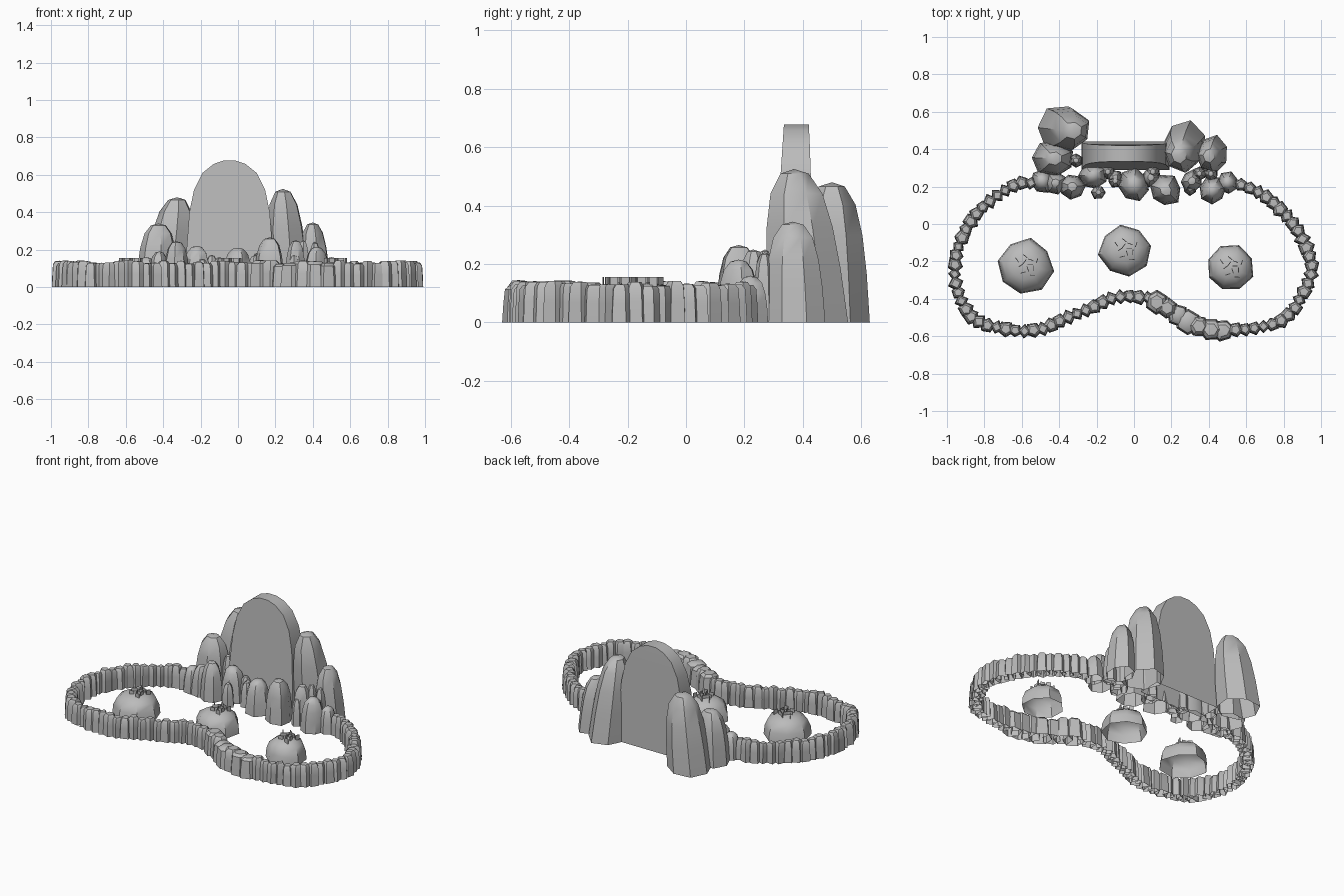
import bpy, bmesh, math, random
from mathutils import Vector

if "Cube" in bpy.data.objects:
    bpy.data.objects.remove(bpy.data.objects["Cube"])

random.seed(7)
grey = bpy.data.materials.new("stone grey")
grey.diffuse_color = (0.5, 0.5, 0.5, 1)
grey.use_nodes = True
grey.node_tree.nodes["Principled BSDF"].inputs["Base Color"].default_value = grey.diffuse_color

ROUND = [(1, 0), (0.94, 0.35), (0.84, 0.62), (0.66, 0.84), (0.36, 0.97)]
BLOCK = [(1, 0), (0.93, 0.5), (0.84, 0.88), (0.55, 0.99)]
DOME = [(1, 0), (0.96, 0.4), (0.82, 0.72), (0.5, 0.93)]


def add_rock(bm, c, rx, ry, h, sides, prof, lean=(0, 0), rough=0.1, turn=None):
    """Open-bottomed irregular stone made of stacked rings."""
    turn = random.uniform(0, 6.28) if turn is None else turn
    jit = [1 + random.uniform(-rough, rough) for _ in range(sides)]
    rings = []
    for r, z in prof:
        ring = []
        for i in range(sides):
            a = turn + 2 * math.pi * i / sides
            ring.append(bm.verts.new((c[0] + lean[0] * z + math.cos(a) * rx * r * jit[i],
                                      c[1] + lean[1] * z + math.sin(a) * ry * r * jit[i],
                                      z * h)))
        rings.append(ring)
    for lo, hi in zip(rings, rings[1:]):
        for i in range(sides):
            j = (i + 1) % sides
            bm.faces.new((lo[i], lo[j], hi[j], hi[i]))
    top = bm.verts.new((c[0] + lean[0], c[1] + lean[1], h))
    for i in range(sides):
        bm.faces.new((rings[-1][i], rings[-1][(i + 1) % sides], top))


def finish(name, bm, angle=40):
    me = bpy.data.meshes.new(name)
    bm.to_mesh(me)
    bm.free()
    me.materials.append(grey)
    for p in me.polygons:
        p.use_smooth = True
    me.set_sharp_from_angle(angle=math.radians(angle))
    ob = bpy.data.objects.new(name, me)
    bpy.context.collection.objects.link(ob)


# Kidney-shaped rim of narrow upright stones
path = [(-0.5, .22), (-0.62, .22), (-0.72, .16), (-0.8, .1), (-0.87, .02), (-0.91, -.05),
        (-0.95, -.15), (-0.96, -.25), (-0.95, -.34), (-0.92, -.42), (-0.88, -.49),
        (-0.8, -.54), (-0.7, -.56), (-0.6, -.575), (-0.48, -.56), (-0.38, -.51),
        (-0.24, -.455), (-0.13, -.4), (-0.03, -.385), (.08, -.395), (.18, -.45),
        (.28, -.52), (.4, -.565), (.5, -.57), (.62, -.56), (.72, -.545), (.8, -.51),
        (.86, -.45), (.9, -.38), (.94, -.3), (.955, -.23), (.92, -.12), (.88, -.04),
        (.82, .04), (.74, .12), (.65, .18), (.53, .225)]
bm = bmesh.new()
carry = 0.0
for a, b in zip(path, path[1:]):
    a, b = Vector(a), Vector(b)
    length = (b - a).length
    ang = math.atan2(b.y - a.y, b.x - a.x)
    d = carry
    while d < length:
        p = a.lerp(b, d / length)
        big = 0.1 < p.x < 0.52 and p.y < -0.3
        r = random.uniform(.058, .07) if big else random.uniform(.036, .046)
        add_rock(bm, p, r, r, random.uniform(.125, .145), random.choice((4, 5, 5)) if not big else 6,
                 BLOCK, rough=.08, turn=ang + random.uniform(-.3, .3))
        d += .066 if big else .05
    carry = d - length
finish("rim_stones", bm)

# Medium boulders along the back of the rim, with pebbles between them
bm = bmesh.new()
for x, y, r, h in [(-.49, .23, .065, .16), (-.33, .2, .07, .245), (-.42, .22, .06, .19),
                   (-.22, .26, .075, .22), (0, .21, .085, .21), (.17, .18, .085, .265),
                   (-.1, .25, .04, .16), (.09, .25, .05, .17), (.31, .23, .06, .25),
                   (.42, .18, .075, .215), (.5, .22, .06, .16)]:
    add_rock(bm, (x, y), r, r, h, 7, ROUND)
finish("back_boulders", bm)
bm = bmesh.new()
for x, y, h in [(-.19, .17, .15), (-.1, .23, .16), (.1, .28, .18), (.3, .19, .17),
                (-.31, .34, .24), (.35, .27, .25), (.41, .27, .24), (-.14, .28, .17)]:
    add_rock(bm, (x, y), .04, .04, h, 6, ROUND)
finish("pebbles", bm)

# Tall flanking rocks: centre, radii, height, lean
for name, c, rx, ry, h, lean in [
        ("left_tall_rock", (-.385, .51), .135, .13, .48, (.06, -.01)),
        ("left_short_rock", (-.435, .35), .115, .1, .34, (.01, 0)),
        ("right_tall_rock", (.27, .42), .12, .135, .525, (-.03, -.05)),
        ("right_short_rock", (.42, .375), .085, .1, .345, (-.02, -.01))]:
    bm = bmesh.new()
    add_rock(bm, c, rx, ry, h, 7, ROUND, lean, .06, turn=.4)
    finish(name, bm)

# Arched standing slab at the back, thinner towards the top
half = [(.235, 0), (.23, .2), (.215, .4), (.19, .52), (.145, .61), (.085, .658), (.03, .677)]
bm = bmesh.new()
front, back = [], []
for s, pts in ((1, half), (-1, half[::-1])):
    for w, z in pts:
        t = z / .677
        x = -.045 + s * w
        bulge = 1 - (w / .235) ** 2
        front.append(bm.verts.new((x, .29 + .045 * t, z)))
        back.append(bm.verts.new((x, .44 - .02 * t + .025 * bulge * (1 - t), z)))
n = len(front)
for i in range(n - 1):
    bm.faces.new((front[i], back[i], back[i + 1], front[i + 1]))
for i in range(n // 2 - 1):
    j = n - 1 - i
    bm.faces.new((front[j], front[i], front[i + 1], front[j - 1]))
    bm.faces.new((back[i], back[j], back[j - 1], back[i + 1]))
bmesh.ops.recalc_face_normals(bm, faces=bm.faces)
finish("standing_slab", bm)

# Three domed islands with little blades of grass on top
for k, (x, y, r) in enumerate([(-.58, -.225, .148), (-.05, -.14, .138), (.515, -.235, .126)]):
    bm = bmesh.new()
    add_rock(bm, (x, y), r, r, .138, 8, DOME, rough=.06)
    finish("island_%d" % (k + 1), bm)
    bm = bmesh.new()
    for i in range(11):
        a = i * 2.4
        d = .015 + .005 * i
        p = Vector((x + .01 + d * math.cos(a), y + .01 + d * math.sin(a), .122))
        u = Vector((math.cos(a * 1.7), math.sin(a * 1.7), 0)) * .014
        v = Vector((-u.y, u.x, 0)) * .15
        tip = p + Vector((0, 0, .033))
        base = [bm.verts.new(q) for q in (p - u - v, p + u - v, p + u + v, p - u + v)]
        top = [bm.verts.new(tip + q) for q in (-u - v, u - v, u + v, v - u)]
        for m in range(4):
            bm.faces.new((base[m], base[(m + 1) % 4], top[(m + 1) % 4], top[m]))
        bm.faces.new(top)
    finish("grass_tuft_%d" % (k + 1), bm)
